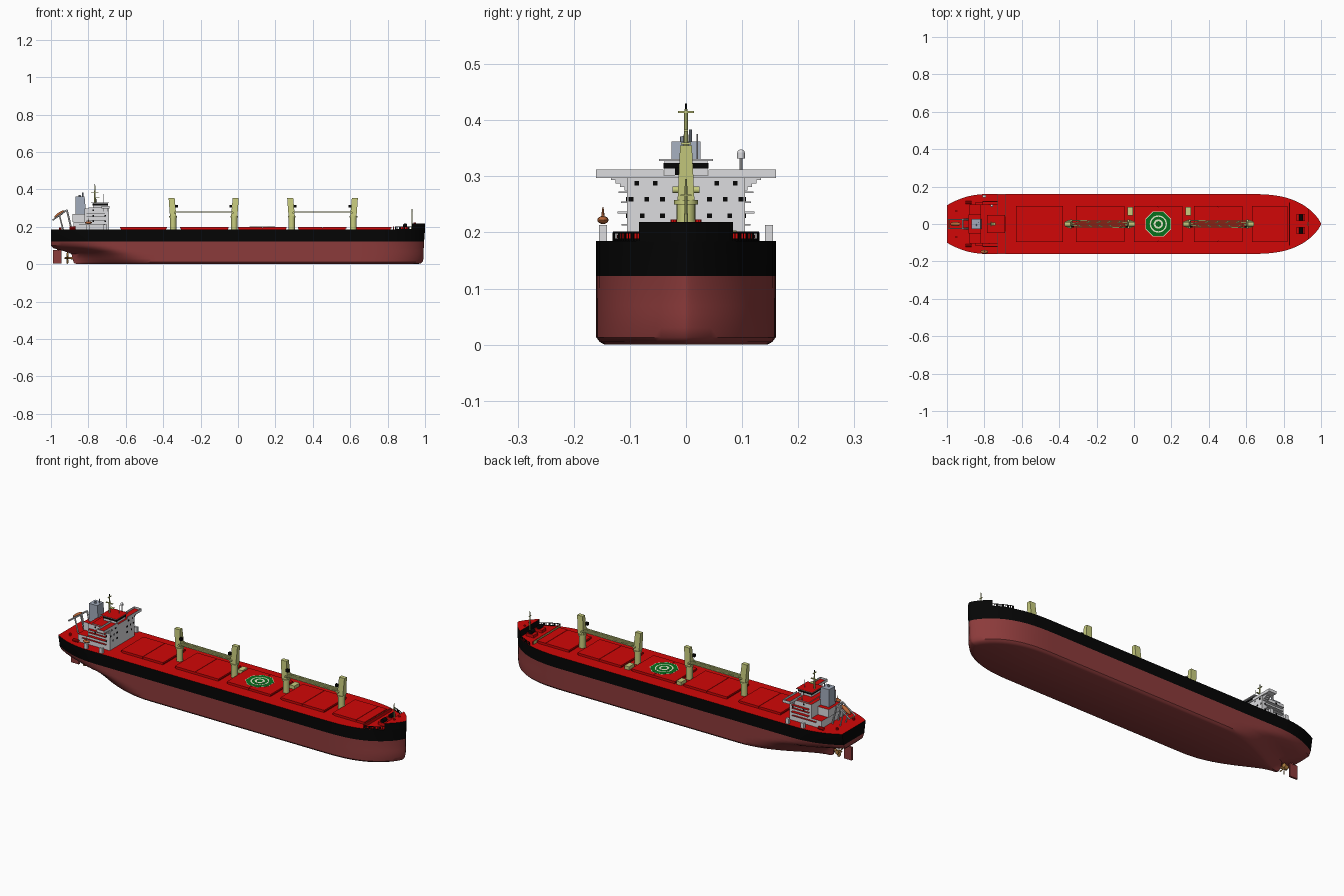
import bpy, bmesh, math
from mathutils import Vector, Matrix

if "Cube" in bpy.data.objects:
    bpy.data.objects.remove(bpy.data.objects["Cube"])

def mat(name, r, g, b):
    m = bpy.data.materials.new(name)
    m.diffuse_color = (r, g, b, 1)
    m.use_nodes = True
    m.node_tree.nodes["Principled BSDF"].inputs["Base Color"].default_value = m.diffuse_color
    return m

RED = mat("deck red", 0.64, 0.002, 0.002)
BLACK = mat("black", 0.0015, 0.0015, 0.0015)
BROWN = mat("antifouling red brown", 0.26, 0.043, 0.043)
OLIVE = mat("pale olive", 0.58, 0.61, 0.21)
GREY = mat("light grey", 0.72, 0.72, 0.74)
BLUE = mat("funnel blue grey", 0.36, 0.41, 0.50)
GREEN = mat("pad green", 0.002, 0.16, 0.012)
WHITE = mat("cream white", 0.80, 0.85, 0.62)
ORANGE = mat("boat orange", 0.50, 0.14, 0.04)
BRASS = mat("propeller brass", 0.35, 0.17, 0.04)

class Part:
    """Collects simple solids into one named object."""
    def __init__(self, name, *mats):
        self.name, self.mats, self.bm = name, mats, bmesh.new()

    def box(self, x0, x1, y0, y1, z0, z1, m=0, top=None, shift=0, sx=1, sy=1):
        cx, cy = (x0 + x1) / 2, (y0 + y1) / 2
        lo = [(x0, y0), (x1, y0), (x1, y1), (x0, y1)]
        a = [self.bm.verts.new((x, y, z0)) for x, y in lo]
        b = [self.bm.verts.new((cx + (x - cx) * sx + shift, cy + (y - cy) * sy, z1)) for x, y in lo]
        fs = [self.bm.faces.new(a[::-1]), self.bm.faces.new(b)]
        fs += [self.bm.faces.new((a[i], a[(i + 1) % 4], b[(i + 1) % 4], b[i])) for i in range(4)]
        for f in fs:
            f.material_index = m
        if top is not None:
            fs[1].material_index = top

    def tube(self, p, q, r, r2=None, n=12, m=0, spin=0):
        p, q = Vector(p), Vector(q)
        d = q - p
        mx = Matrix.Translation((p + q) / 2) @ d.to_track_quat('Z', 'Y').to_matrix().to_4x4() @ Matrix.Rotation(spin, 4, 'Z')
        res = bmesh.ops.create_cone(self.bm, cap_ends=True, segments=n, radius1=r,
                                    radius2=r if r2 is None else r2, depth=d.length, matrix=mx)
        self.paint(res, m)

    def ball(self, c, s, m=0, tilt=0):
        mx = Matrix.Translation(c) @ Matrix.Rotation(tilt, 4, 'Y') @ Matrix.Diagonal((*s, 1))
        self.paint(bmesh.ops.create_uvsphere(self.bm, u_segments=14, v_segments=8, radius=1, matrix=mx), m)

    def paint(self, res, m):
        for f in {f for v in res['verts'] for f in v.link_faces}:
            f.material_index = m

    def done(self, angle=35):
        bmesh.ops.recalc_face_normals(self.bm, faces=self.bm.faces)
        me = bpy.data.meshes.new(self.name)
        self.bm.to_mesh(me)
        self.bm.free()
        for m in self.mats:
            me.materials.append(m)
        ob = bpy.data.objects.new(self.name, me)
        bpy.context.collection.objects.link(ob)
        bpy.ops.object.select_all(action='DESELECT')
        ob.select_set(True)
        bpy.context.view_layer.objects.active = ob
        bpy.ops.object.shade_smooth_by_angle(angle=math.radians(angle))

# Hull: waterlines (z, stern x, stern half width, stern taper start, stem x, half width, bow exponent)
DECK = 0.185
LEVELS = [(0, -.860, .005, -.40, .960, .145, .80), (.005, -.875, .006, -.41, .978, .154, .76),
          (.013, -.880, .006, -.43, .987, .160, .74), (.030, -.885, .008, -.48, .992, .160, .74),
          (.055, -.890, .012, -.55, .993, .160, .74), (.070, -.930, .022, -.60, .993, .160, .75),
          (.085, -.985, .050, -.66, .993, .160, .76), (.100, -1.0, .075, -.70, .994, .160, .77),
          (.122, -1.0, .088, -.74, .995, .160, .78), (DECK, -1.0, .100, -.78, 1.0, .160, .78)]

def half(x, lv):
    z, xs, bs, x0, xe, w, e = lv
    if x < x0:
        s = min(1, (x0 - x) / (x0 - xs))
        return bs + (w - bs) * (1 - s ** 2.2) ** (1.7 - .7 * min(1, z / .1))
    if x > .6:
        s = min(1, (x - .6) / (xe - .6))
        return w * max(0, 1 - s ** 3) ** e
    return w

hull = Part("hull", BROWN, BLACK, RED)
N = 22
rows = []
for lv in LEVELS:
    xs = [lv[1] + (-.4 - lv[1]) * (i / N) for i in range(N)]
    xs += [-.4 + .2 * i for i in range(5)]
    xs += [.6 + (lv[4] - .6) * math.sin(i / N * math.pi / 2) for i in range(N + 1)]
    rows.append([[hull.bm.verts.new((x, s * half(x, lv), lv[0])) for x in xs] for s in (-1, 1)])

def quad(vs, m):
    hull.bm.faces.new(vs).material_index = m

cols = len(rows[0][0])
for k in range(len(rows) - 1):
    m = 1 if LEVELS[k][0] >= .122 else 0
    for s in (0, 1):
        for i in range(cols - 1):
            quad((rows[k][s][i], rows[k][s][i + 1], rows[k + 1][s][i + 1], rows[k + 1][s][i]), m)
    quad((rows[k][0][0], rows[k][1][0], rows[k + 1][1][0], rows[k + 1][0][0]), m)
for row, m in ((rows[0], 0), (rows[-1], 2)):
    for i in range(cols - 1):
        quad((row[0][i], row[0][i + 1], row[1][i + 1], row[1][i]), m)
bmesh.ops.remove_doubles(hull.bm, verts=hull.bm.verts, dist=.0002)
hull.done()

# Raised forecastle: solid block with a red deck, following the deck edge
fc = Part("forecastle", BLACK, RED)
xs = [.93 + .07 * math.sin(i / 14 * math.pi / 2) for i in range(15)]
edge = [(x, -half(x, LEVELS[-1])) for x in xs] + [(x, half(x, LEVELS[-1])) for x in xs[-2::-1]]
lo, hi = [[fc.bm.verts.new((x, y, z)) for x, y in edge] for z in (DECK - .001, .219)]
for i in range(len(edge)):
    j = (i + 1) % len(edge)
    fc.bm.faces.new((lo[i], lo[j], hi[j], hi[i]))
fc.bm.faces.new(hi).material_index = 1
fc.done()

# Open bulwark aft of it: a top rail with posts and short closed plates
rail = Part("open_bulwark", BLACK)
P = [.84 + .09 * i / 12 for i in range(13)]
for s in (-1, 1):
    for i in range(12):
        a = Vector((P[i], s * (half(P[i], LEVELS[-1]) - .002), 0))
        b = Vector((P[i + 1], s * (half(P[i + 1], LEVELS[-1]) - .002), 0))
        for z0, z1 in ((DECK - .001, .189), (.198, .202)) if i % 3 else ((DECK - .001, .202),):
            up0, up1 = Vector((0, 0, z0)), Vector((0, 0, z1))
            rail.bm.faces.new([rail.bm.verts.new(p) for p in (a + up0, b + up0, b + up1, a + up1)])
        rail.box(a.x - .001, a.x + .001, a.y - .001, a.y + .001, DECK, .2)
rail.done()

# Cargo hatches: coaming and split lids
hatch = Part("cargo_hatches", RED)
for x0, xm, x1 in ((-.63, -.5, -.38), (-.31, -.19, -.05), (0, .13, .26), (.32, .45, .58), (.63, .77, .82)):
    hatch.box(x0 + .004, x1 - .004, -.09, .09, .184, .194)
    hatch.box(x0, xm - .001, -.095, .095, .191, .2)
    hatch.box(xm + .001, x1, -.095, .095, .191, .2)
hatch.done()

# Landing pad: stacked thin plates on the middle hatch
pad = Part("landing_pad", WHITE, GREEN)
for i, (r, n) in enumerate(((.073, 8), (.070, 8), (.046, 32), (.039, 32), (.025, 24), (.015, 24))):
    pad.tube((.13, 0, .1995), (.13, 0, .2006 + i * .0004), r, n=n, m=i % 2, spin=math.pi / 8)
pad.done()

# Deck cranes in facing pairs with their jibs stowed fore and aft
for i, (x, d) in enumerate(((-.347, 1), (-.02, -1), (.287, 1), (.617, -1))):
    c = Part("deck_crane_%d" % (i + 1), OLIVE, BLACK)
    c.tube((x, 0, .185), (x, 0, .255), .017, n=16)
    c.tube((x, 0, .25), (x, 0, .258), .021, n=16)
    c.box(x - .017, x + .017, -.015, .015, .258, .355, shift=-d * .008, sx=.95, sy=.7)
    c.box(x + d * .018 - .007, x + d * .018 + .007, -.02, -.008, .302, .317, m=1)
    c.tube((x + d * .01, -.024, .276), (x + d * .01, .024, .276), .006)
    y = .011 * d
    for s in (-.007, .007):
        c.tube((x + d * .01, y + s, .278), (x + d * .315, y + s * .6, .278), .004, n=4, spin=math.pi / 4)
    for k in range(5):
        a = x + d * (.03 + .055 * k)
        c.tube((a, y - .006, .278), (a + d * .04, y + .006, .278), .002, n=4)
    c.done()
gear = Part("crane_stores_boxes", OLIVE)
for x in (-.02, .29):
    gear.box(x - .014, x + .014, .045, .09, .184, .203)
gear.done()

# Accommodation block
h = Part("accommodation", GREY, RED)
h.box(-.88, -.69, -.105, .105, .184, .225, top=1)
h.box(-.82, -.69, -.105, .105, .225, .298, top=1)
h.box(-.885, -.815, -.05, .05, .225, .268, top=1)
h.box(-.73, -.687, -.16, .16, .297, .302, top=1)
h.box(-.8, -.73, -.1, .1, .297, .302, top=1)
for x in (-.73, -.689):      # bridge wing walls
    for s in (-1, 1):
        h.box(x, x + .002, min(s * .04, s * .16), max(s * .04, s * .16), .3, .312)
for s in (-1, 1):
    h.box(-.73, -.687, s * .159 - .001, s * .159 + .001, .3, .312)
    for z, w in ((.212, .115), (.234, .122), (.252, .116), (.27, .12)):
        h.box(-.85 if z < .225 else -.81, -.71, min(s * .1, s * w), max(s * .1, s * w), z, z + .003, top=1)
    for k in range(4):       # wing brackets
        w = .11 + .008 * k
        h.box(-.72, -.695, min(s * .1, s * w), max(s * .1, s * w), .275 + .006 * k, .281 + .006 * k)
    for x in (-.8, -.709):   # boat deck pillars
        h.box(x - .009, x + .009, s * .148 - .007, s * .148 + .007, .184, .213)
h.box(-.775, -.697, -.038, .038, .3, .327)
h.box(-.785, -.69, -.048, .048, .327, .331, top=1)
h.done()

# Windows as thin plates on the front and sides, and the wheelhouse band
win = Part("windows", BLACK)
for z, ys in ((.288, (.088, .055)), (.259, (.098, .07, .042)), (.23, (.078, .042))):
    for s in (-1, 1):
        for y in ys:
            win.box(-.691, -.6885, s * y - .0042, s * y + .0042, z - .004, z + .004)
        for x in (-.775, -.71):
            win.box(x - .004, x + .004, s * .105 - .0015, s * .105 + .0015, z - .004, z + .004)
win.box(-.777, -.695, -.04, .04, .3135, .3235)
win.done()

# Funnel
f = Part("funnel", BLUE)
f.box(-.87, -.812, -.027, .027, .268, .362, shift=-.004, sx=.85, sy=.95)
f.tube((-.845, -.005, .36), (-.848, -.005, .37), .006, n=8)
f.tube((-.83, .008, .36), (-.83, .008, .383), .003, n=8)
f.done()

# Radar mast and dome
m = Part("radar_mast", OLIVE, BLACK)
m.tube((-.765, 0, .33), (-.765, 0, .42), .005, .003, n=8)
m.tube((-.765, 0, .42), (-.765, 0, .43), .002, n=6, m=1)
m.box(-.768, -.762, -.014, .014, .413, .416)
m.box(-.785, -.745, -.004, .004, .38, .383)
m.box(-.762, -.74, -.009, .009, .357, .36)
m.done()
d = Part("satellite_dome", GREY)
d.tube((-.76, .098, .3), (-.76, .098, .336), .003, n=8)
d.tube((-.76, .098, .332), (-.76, .098, .342), .007)
d.ball((-.76, .098, .341), (.007, .007, .007))
d.tube((-.72, .02, .33), (-.72, .02, .375), .0015, n=6)
d.done()

# Stern ramp with free-fall lifeboat
r = Part("lifeboat_ramp", GREY, OLIVE)
for y in (-.024, .024):
    r.tube((-.915, y, .29), (-.992, y, .235), .004, n=6)
    r.tube((-.915, y, .29), (-.89, y, .185), .005, n=6)
    r.tube((-.955, y, .262), (-.935, y, .185), .004, n=6)
r.tube((-.915, -.024, .29), (-.915, .024, .29), .004, n=6)
r.tube((-.99, -.024, .236), (-.99, .024, .236), .003, n=6, m=1)
r.done()
b = Part("lifeboats", ORANGE)
b.ball((-.955, 0, .267), (.034, .012, .01), tilt=-.62)
b.ball((-.8, -.148, .222), (.02, .01, .007))
b.tube((-.8, -.148, .222), (-.8, -.148, .245), .004, .001, n=6)
b.done()

# Breakwater, painted olive on its aft face only
g = Part("breakwater", RED, OLIVE)
g.box(.829, .834, -.115, .115, .184, .201)
g.box(.8275, .829, -.115, .115, .184, .201, m=1)
g.done()

# Mooring winches and bollards
g = Part("mooring_winches", RED, BLACK)
for s in (-1, 1):
    g.box(.87, .915, s * .035 - .018, s * .035 + .018, .184, .2)
    g.tube((.893, s * .02, .208), (.893, s * .05, .208), .011, n=12, m=1)
    g.tube((.945, s * .022, .218), (.945, s * .022, .223), .006, n=8)
    g.tube((-.95, s * .07, .185), (-.95, s * .07, .197), .006, n=8)
    g.tube((-.9, s * .115, .193), (-.87, s * .115, .193), .008, n=10)
g.done()
g = Part("foremast", OLIVE)
g.tube((.93, 0, .185), (.93, 0, .295), .004, .002, n=8)
g.box(.928, .932, -.01, .01, .265, .268)
g.done()

# Rudder and propeller
g = Part("rudder", BROWN)
g.box(-.99, -.945, -.005, .005, .005, .075)
g.tube((-.96, 0, .07), (-.96, 0, .105), .007, n=8)
g.done()
p = Part("propeller", BRASS)
p.tube((-.87, 0, .033), (-.928, 0, .033), .008, .004)
for k in range(4):
    n0 = set(p.bm.verts)
    p.ball((0, 0, .018), (.0025, .010, .013))
    new = [v for v in p.bm.verts if v not in n0]
    bmesh.ops.transform(p.bm, verts=new, matrix=Matrix.Translation((-.912, 0, .033))
                        @ Matrix.Rotation(k * math.pi / 2, 4, 'X') @ Matrix.Rotation(.6, 4, 'Z'))
p.done()
